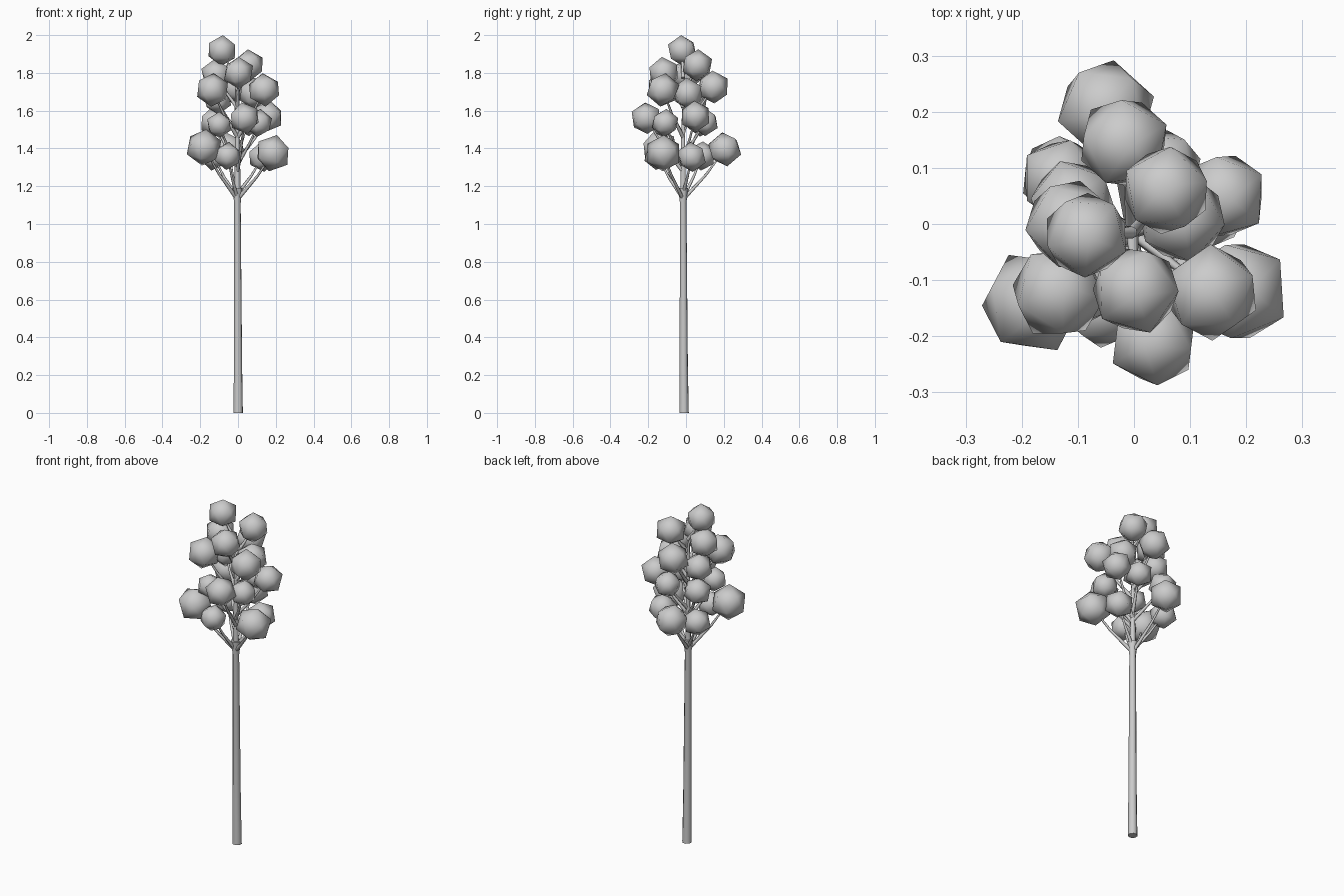
import bpy
from math import hypot
from mathutils import Vector

cube = bpy.data.objects.get("Cube")
if cube:
    bpy.data.objects.remove(cube, do_unlink=True)

grey = bpy.data.materials.new("plain_grey")
grey.use_nodes = True
grey.diffuse_color = (0.6, 0.6, 0.6, 1)
grey.node_tree.nodes["Principled BSDF"].inputs["Base Color"].default_value = grey.diffuse_color


def limb(name, points, sides=6):
    """Tapered tube through (position, radius) pairs, turned into a mesh."""
    curve = bpy.data.curves.new(name, "CURVE")
    curve.dimensions = "3D"
    curve.bevel_depth = 1
    curve.bevel_resolution = sides // 2 - 2
    curve.use_fill_caps = True
    spline = curve.splines.new("POLY")
    spline.points.add(len(points) - 1)
    for p, (pos, radius) in zip(spline.points, points):
        p.co = (*pos, 1)
        p.radius = radius
    obj = bpy.data.objects.new(name, curve)
    bpy.context.collection.objects.link(obj)
    bpy.ops.object.select_all(action="DESELECT")
    obj.select_set(True)
    bpy.context.view_layer.objects.active = obj
    bpy.ops.object.convert(target="MESH")
    obj = bpy.context.object
    obj.data.materials.clear()
    obj.data.materials.append(grey)
    bpy.ops.object.shade_smooth_by_angle(angle=1.1)


# Trunk with a flared fork, and the thin leader above it
axis = Vector((-0.003, -0.015, 0))
limb("trunk", [((0.001, -0.01, 0), 0.026), ((0, -0.012, 0.25), 0.023),
               (axis + Vector((0, 0, 1.11)), 0.018),
               (axis + Vector((0, 0, 1.19)), 0.028)], 8)
limb("leader", [(axis + Vector((0, 0, 1.12)), 0.018), (axis + Vector((0, 0, 1.45)), 0.012),
                ((-0.01, -0.01, 1.75), 0.007), ((-0.08, -0.02, 1.92), 0.004)])

# Foliage clumps: x, y, z, radius
clumps = [
    # lowest tier
    (0.185, -0.12, 1.375, 0.098), (-0.18, -0.14, 1.405, 0.098),
    (-0.05, 0.205, 1.395, 0.092), (-0.055, -0.15, 1.36, 0.075),
    (0.13, 0.03, 1.355, 0.08), (-0.13, 0.085, 1.36, 0.078),
    # middle tier
    (0.035, -0.21, 1.56, 0.085), (0.16, 0.05, 1.57, 0.083),
    (-0.13, 0.08, 1.54, 0.078), (-0.1, -0.12, 1.525, 0.07),
    (0.11, -0.11, 1.535, 0.075), (0.05, 0.1, 1.54, 0.075),
    # upper tier
    (0.138, -0.122, 1.71, 0.09), (-0.135, -0.122, 1.71, 0.09),
    (-0.018, 0.145, 1.725, 0.088), (0.085, 0.01, 1.69, 0.085),
    (-0.11, 0.04, 1.66, 0.08),
    # crown
    (0.003, -0.118, 1.80, 0.085), (-0.115, 0.0, 1.79, 0.085),
    (0.057, 0.06, 1.84, 0.085), (-0.085, -0.02, 1.918, 0.082),
]

for i, (x, y, z, r) in enumerate(clumps, 1):
    centre = Vector((x, y, z))
    bpy.ops.mesh.primitive_ico_sphere_add(subdivisions=1, radius=r, location=centre,
                                          rotation=(-y, x, i * 0.7))
    clump = bpy.context.object
    clump.name = f"foliage_{i}"
    clump.data.materials.append(grey)
    bpy.ops.object.shade_smooth()

    # Branch rising outwards from the leader to the clump
    start = axis + Vector((0, 0, max(1.13, z - 0.05 - 1.1 * hypot(x, y))))
    middle = start.lerp(centre, 0.5) + Vector((x, y, 0)) * 0.06
    limb(f"branch_{i}", [(start, 0.011), (middle, 0.007), (centre, 0.004)])
